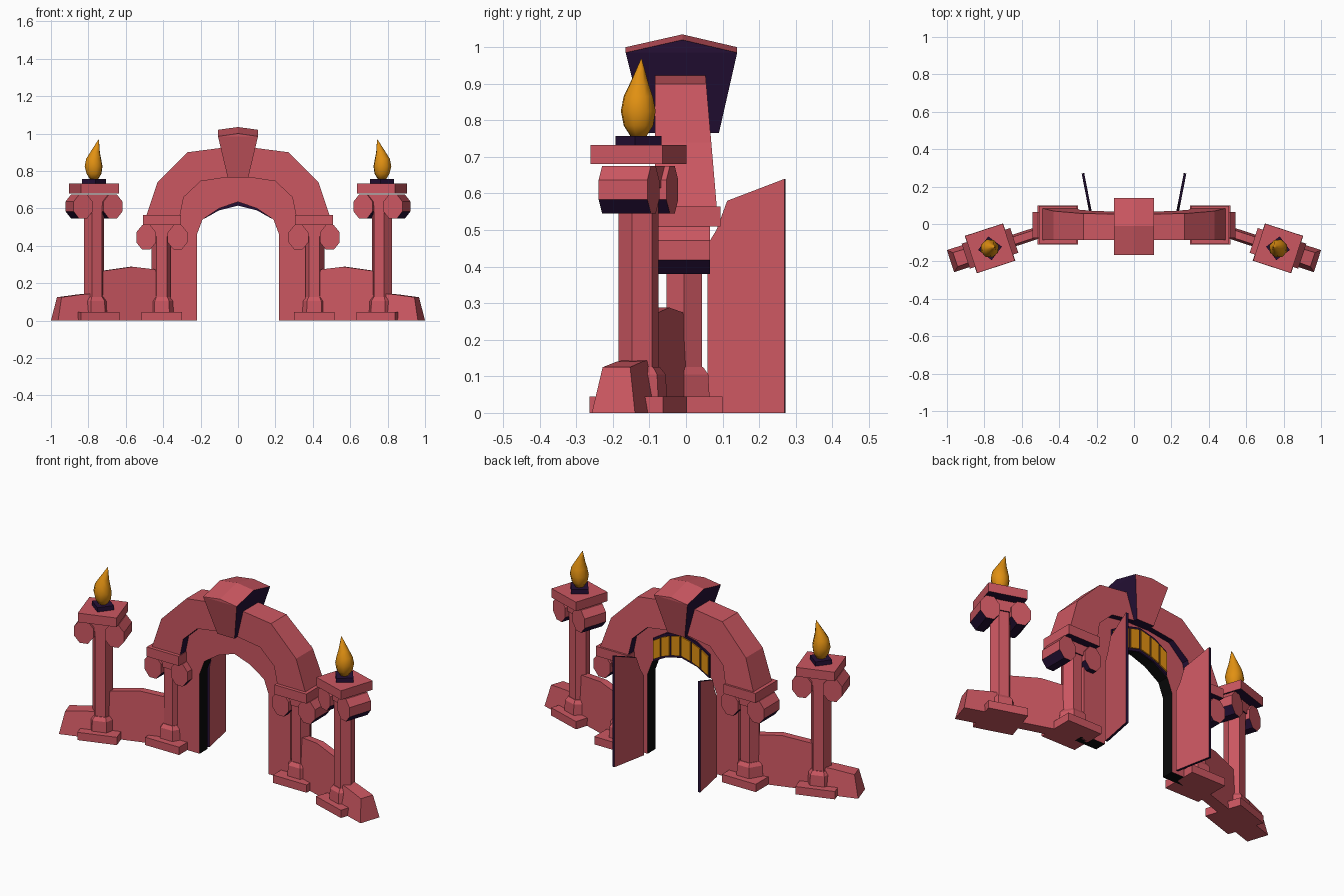
import bpy, bmesh, math
from mathutils import Matrix, Vector

cube = bpy.data.objects.get("Cube")
if cube:
    bpy.data.objects.remove(cube)


def material(name, rgb):
    m = bpy.data.materials.new(name)
    m.use_nodes = True
    m.diffuse_color = (*rgb, 1)
    bsdf = m.node_tree.nodes["Principled BSDF"]
    bsdf.inputs["Base Color"].default_value = (*rgb, 1)
    bsdf.inputs["Roughness"].default_value = 0.8
    return m


MATS = [material("red_stone", (0.6, 0.095, 0.12)),
        material("dark_purple", (0.018, 0.005, 0.036)),
        material("golden_orange", (0.75, 0.28, 0.006)),
        material("black", (0.003, 0.003, 0.003))]
RED, PURPLE, GOLD, BLACK = range(4)


def finish(name, bm, colour=RED, matrix=None, rule=None):
    """Place the mesh, colour its faces and add it to the scene."""
    if matrix:
        bm.transform(matrix)
    bmesh.ops.recalc_face_normals(bm, faces=bm.faces)
    bm.normal_update()
    for f in bm.faces:
        f.material_index = rule(f.normal, f.calc_center_median()) if rule else colour
    me = bpy.data.meshes.new(name)
    bm.to_mesh(me)
    bm.free()
    for m in MATS:
        me.materials.append(m)
    ob = bpy.data.objects.new(name, me)
    bpy.context.collection.objects.link(ob)
    return ob


def slab(name, profile, y0, y1, t0=0, t1=0, **kw):
    """Extrude an x-z profile along y; t0 and t1 tilt its two faces with height."""
    bm = bmesh.new()
    a = [bm.verts.new((x, y0 + t0 * z, z)) for x, z in profile]
    b = [bm.verts.new((x, y1 + t1 * z, z)) for x, z in profile]
    bm.faces.new(a)
    bm.faces.new(b)
    for i in range(len(a)):
        j = (i + 1) % len(a)
        bm.faces.new((a[i], a[j], b[j], b[i]))
    return finish(name, bm, **kw)


def box(name, hx, hy, z0, z1, **kw):
    return slab(name, [(-hx, z0), (hx, z0), (hx, z1), (-hx, z1)], -hy, hy, **kw)


def loft(name, rings, sides, phase=0, **kw):
    """Stack of polygon rings given as (radius, z, x offset)."""
    bm = bmesh.new()
    loops = []
    for r, z, dx in rings:
        angles = [phase + math.tau * k / sides for k in range(sides)]
        loops.append([bm.verts.new((dx + r * math.cos(a), r * math.sin(a), z)) for a in angles])
    bm.faces.new(loops[0])
    bm.faces.new(loops[-1])
    for lo, hi in zip(loops, loops[1:]):
        for i in range(sides):
            j = (i + 1) % sides
            bm.faces.new((lo[i], lo[j], hi[j], hi[i]))
    return finish(name, bm, **kw)


def mirrored(half):
    """Complete a half outline that runs from the +x foot to the centre."""
    return half + [(-x, z) for x, z in reversed(half) if x > 0]


def band(outer, inner):
    return mirrored(outer) + mirrored(inner)[::-1]


def dark_below(n, c):
    return PURPLE if n.z < -0.3 else RED


# Arch, with a dark soffit
slab("arch",
     band([(0.49, 0.56), (0.43, 0.74), (0.27, 0.9), (0, 0.935)],
          [(0.31, 0.56), (0.29, 0.66), (0.2, 0.745), (0, 0.775)]),
     -0.085, 0.132, 0, -0.085,
     rule=lambda n, c: PURPLE if abs(n.y) < 0.5 and n.z < -0.1 else RED)

# Recessed wall around the doorway, with black jambs
OPENING = [(0.22, 0), (0.22, 0.46), (0.19, 0.54), (0.1, 0.6), (0, 0.635)]
slab("doorway_wall",
     band([(0.36, 0), (0.36, 0.62), (0.3, 0.74), (0.2, 0.8), (0, 0.83)], OPENING),
     -0.035, 0.035,
     rule=lambda n, c: BLACK if abs(n.y) < 0.5 and (n.x * c.x < -0.01 or n.z < -0.1) else RED)

# Keystone: wedge with a ridged top and dark sides
bm = bmesh.new()
for x, y, z in [(0, -0.165, 1.0), (0.107, -0.165, 0.985), (0, 0.14, 1.0), (0.107, 0.14, 0.985),
                (0, -0.01, 1.035), (0.107, -0.01, 1.02), (0.055, -0.11, 0.765), (0.055, 0.09, 0.765)]:
    for s in ((1, -1) if x else (1,)):
        bm.verts.new((s * x, y, z))
bmesh.ops.convex_hull(bm, input=bm.verts)
finish("keystone", bm, rule=lambda n, c: PURPLE if abs(n.x) > 0.6 or n.z < -0.6 else RED)

# Plain tiled panel on the back of the doorway wall
LOW = mirrored([(0.18, 0.545), (0.1, 0.59), (0, 0.615)])
HIGH = mirrored([(0.18, 0.68), (0.1, 0.73), (0, 0.755)])
slab("panel_backing", HIGH + LOW[::-1], 0.035, 0.044, colour=PURPLE)


def along(path, t):
    i = min(int(t), len(path) - 2)
    return Vector(path[i]).lerp(Vector(path[i + 1]), t - i)


for k in range(6):
    t0, t1 = 4 * (k + 0.08) / 6, 4 * (k + 0.92) / 6
    corners = []
    for t, part in ((t0, 0.1), (t1, 0.1), (t1, 0.9), (t0, 0.9)):
        corners.append(tuple(along(LOW, t).lerp(along(HIGH, t), part)))
    slab(f"panel_tile_{k + 1}", corners, 0.044, 0.051, colour=GOLD)


def column(name, top, m):
    """Plinth, collar, six-sided shaft and scroll capital ending at height top."""
    box(name + "_plinth", 0.108, 0.105, 0, 0.045, matrix=m)
    loft(name + "_collar", [(0.08, 0.045, 0), (0.076, 0.105, 0), (0.06, 0.125, 0)], 6, matrix=m)
    loft(name + "_shaft", [(0.056, 0.12, 0), (0.056, top - 0.03, 0)], 6, matrix=m)
    box(name + "_capital_block", 0.07, 0.055, top - 0.06, top, matrix=m, rule=dark_below)
    for s, end in ((1, "outer"), (-1, "inner")):
        ring = []
        for k in range(8):
            a = math.tau * (k + 0.5) / 8
            ring.append((s * 0.084 + 0.057 * math.cos(a), top - 0.065 + 0.0703 * math.sin(a)))
        slab(f"{name}_{end}_scroll", ring, -0.07, 0.07, matrix=m, rule=dark_below)


for s, side in ((1, "left"), (-1, "right")):
    flip = Matrix.Diagonal((s, 1, 1, 1))

    # Column and impost carrying the arch
    inner = flip @ Matrix.Translation((0.407, -0.005, 0))
    column(side + "_arch_column", 0.51, inner)
    box(side + "_impost", 0.102, 0.1, 0.51, 0.565, matrix=inner, rule=dark_below)

    # Torch pillar, turned towards the middle
    outer = flip @ Matrix.Translation((0.77, -0.13, 0)) @ Matrix.Rotation(math.radians(-18), 4, "Z")
    column(side + "_torch_pillar", 0.675, outer)
    box(side + "_torch_plate", 0.106, 0.104, 0.68, 0.732, matrix=outer, rule=dark_below)
    loft(side + "_torch_base", [(0.064, 0.73, 0), (0.064, 0.757, 0)], 4, math.radians(10),
         colour=PURPLE, matrix=outer)
    flame = loft(side + "_flame",
                 [(0.022, 0.755, 0), (0.042, 0.785, 0), (0.05, 0.825, 0.002), (0.042, 0.865, 0.002),
                  (0.027, 0.9, -0.006), (0.012, 0.94, -0.018), (0.001, 0.968, -0.026)], 8,
                 colour=GOLD, matrix=outer)
    for p in flame.data.polygons:
        p.use_smooth = True

    # Low garden wall and its battered end stub
    slab(side + "_low_wall",
         [(-0.37, 0), (-0.37, 0.27), (-0.21, 0.288), (-0.04, 0.265), (0, 0.2), (0, 0)],
         -0.032, 0.032, 0.04, -0.04, matrix=outer)
    slab(side + "_wall_stub", [(0.02, 0), (0.02, 0.145), (0.08, 0.14), (0.195, 0.125), (0.222, 0)],
         -0.062, 0.062, 0.18, -0.18, matrix=outer)

    # Door leaf swung open to the back, red faces and dark edges
    hinge = flip @ Matrix.Translation((0.232, 0.06, 0)) @ Matrix.Rotation(math.radians(79), 4, "Z")
    slab(side + "_door", [(0, 0), (0.215, 0), (0.215, 0.64), (0.055, 0.58), (0.025, 0.5), (0, 0.46)],
         -0.007, 0.007, matrix=hinge,
         rule=lambda n, c: RED if abs(n.x) > 0.8 else PURPLE)
